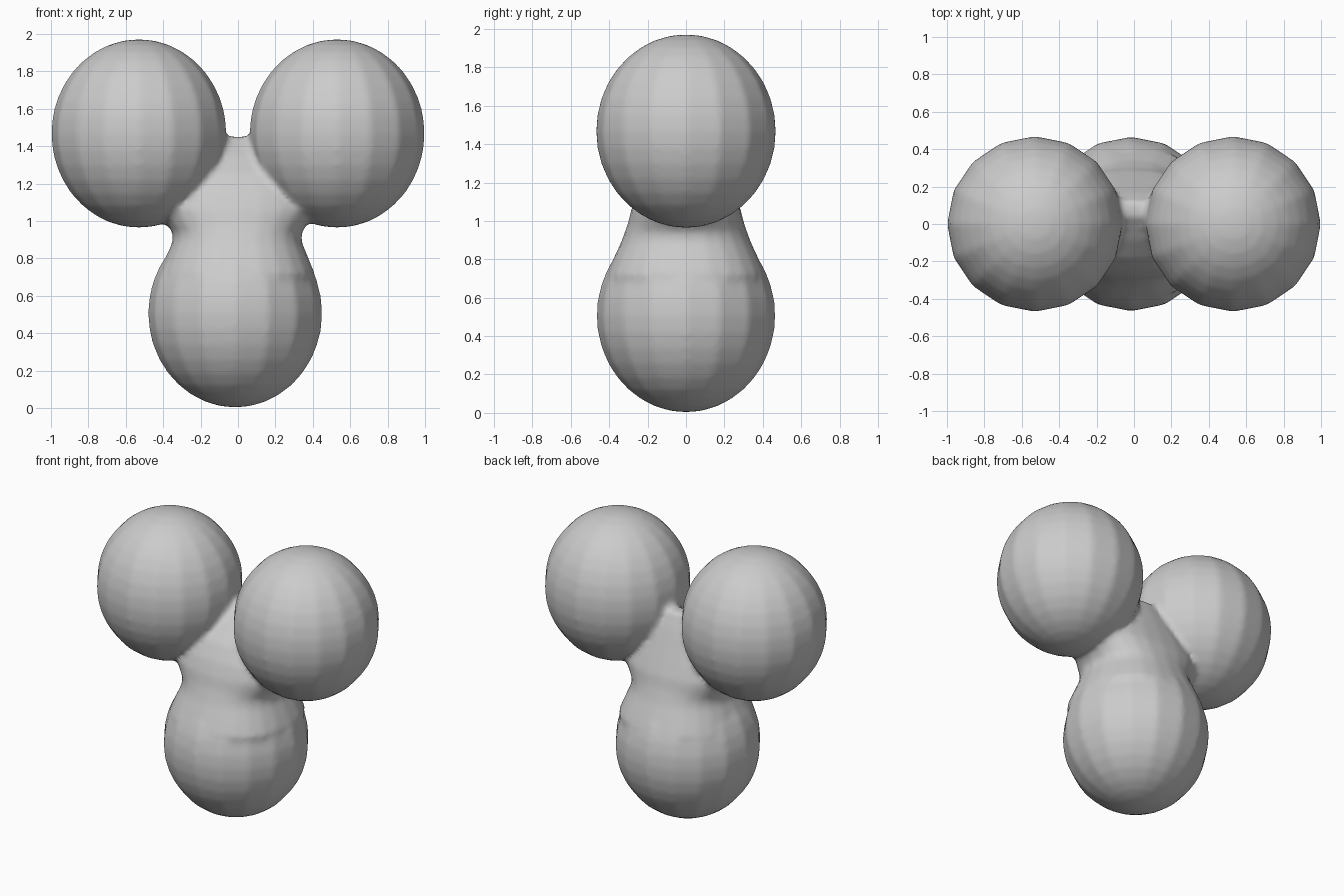
import bpy, bmesh
from math import sin, cos, tau, copysign
from mathutils import Matrix

if "Cube" in bpy.data.objects:
    bpy.data.objects.remove(bpy.data.objects["Cube"])

bm = bmesh.new()

# three lobes: slightly tall 16-sided balls
for x, z, r in ((-0.53, 1.468, 0.47), (0.53, 1.468, 0.47), (-0.015, 0.507, 0.467)):
    m = Matrix.Translation((x, 0, z)) @ Matrix.Diagonal((r, r, 0.504, 1))
    bmesh.ops.create_uvsphere(bm, u_segments=16, v_segments=18, radius=1, matrix=m)

# neck joining the lobes: z, centre y, half width, half depth
sections = [(0.60, 0, 0.40, 0.40), (0.72, 0, 0.415, 0.415), (0.80, 0, 0.383, 0.38),
            (0.89, 0, 0.345, 0.338), (0.94, 0, 0.345, 0.32), (0.98, 0, 0.375, 0.305),
            (1.06, 0, 0.43, 0.285), (1.15, 0, 0.42, 0.25), (1.25, 0.01, 0.34, 0.20),
            (1.35, 0.04, 0.22, 0.13), (1.45, 0.08, 0.10, 0.04)]
N = 24


def bulge(v, p=0.88):
    return copysign(abs(v) ** p, v)


rings = []
for z, cy, hx, hy in sections:
    rings.append([bm.verts.new((bulge(cos(tau * i / N)) * hx - 0.005,
                                cy + bulge(sin(tau * i / N)) * hy, z)) for i in range(N)])
for a, b in zip(rings, rings[1:]):
    for i in range(N):
        j = (i + 1) % N
        bm.faces.new((a[i], a[j], b[j], b[i]))
bm.faces.new(rings[0][::-1])
bm.faces.new(rings[-1])

me = bpy.data.meshes.new("merged_lobes")
bm.to_mesh(me)
bm.free()
body = bpy.data.objects.new("merged_lobes", me)
bpy.context.collection.objects.link(body)

# fuse into one skin and soften the joints
fuse = body.modifiers.new("fuse", 'REMESH')
fuse.mode = 'VOXEL'
fuse.voxel_size = 0.02
fuse.use_smooth_shade = True
soft = body.modifiers.new("soften", 'SMOOTH')
soft.factor = 0.5
soft.iterations = 5
